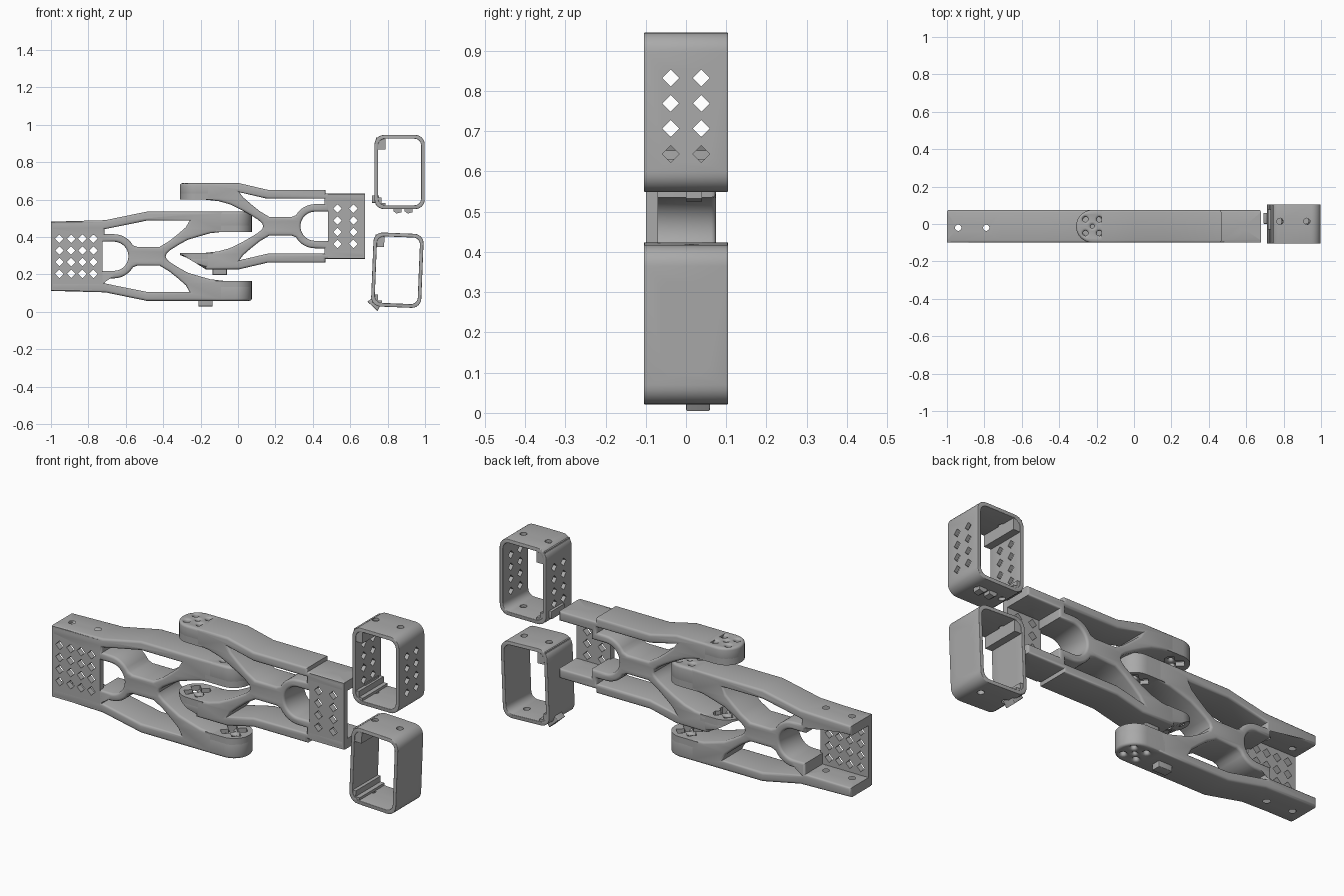
import bpy, bmesh
from math import cos, sin, pi, radians
from mathutils import Matrix, Vector

cube = bpy.data.objects.get("Cube")
if cube:
    bpy.data.objects.remove(cube)

grey = bpy.data.materials.new("plain grey plastic")
grey.use_nodes = True
grey.diffuse_color = (0.4, 0.4, 0.4, 1)
grey.node_tree.nodes["Principled BSDF"].inputs["Base Color"].default_value = (0.4, 0.4, 0.4, 1)
scene = bpy.context.scene.collection


# ---- helpers -------------------------------------------------------------
def arc(cx, cy, r, a, b, n=10):
    angles = [radians(a + (b - a) * i / n) for i in range(n + 1)]
    return [(cx + r * cos(t), cy + r * sin(t)) for t in angles]


def circle(cx, cy, r, n=16):
    return arc(cx, cy, r, 0, 360, n)[:-1]


def rect(x0, x1, y0, y1):
    return [(x0, y0), (x1, y0), (x1, y1), (x0, y1)]


def rounded(hx, hy, r):
    corners = ((1, 1, 0), (-1, 1, 90), (-1, -1, 180), (1, -1, 270))
    return [p for sx, sy, a in corners
            for p in arc(sx * (hx - r), sy * (hy - r), r, a, a + 90, 6)]


def mirrored(points):
    return [(u, -w) for u, w in reversed(points)]


def evaluated_mesh(ob):
    dg = bpy.context.evaluated_depsgraph_get()
    return bpy.data.meshes.new_from_object(ob.evaluated_get(dg))


def finish(ob):
    ob.data.materials.clear()
    ob.data.materials.append(grey)
    bpy.ops.object.select_all(action='DESELECT')
    ob.select_set(True)
    bpy.context.view_layer.objects.active = ob
    bpy.ops.object.shade_smooth_by_angle(angle=radians(35))


def slab(name, loops, thick, place, bevel=0.0):
    """Fill flat loops (the inner ones are holes), thicken, and place each vertex."""
    cu = bpy.data.curves.new(name, 'CURVE')
    cu.dimensions, cu.fill_mode = '2D', 'BOTH'
    cu.extrude, cu.bevel_depth, cu.offset = thick / 2 - bevel, bevel, -bevel
    cu.bevel_resolution = 2
    for pts in loops:
        sp = cu.splines.new('POLY')
        sp.points.add(len(pts) - 1)
        for p, (x, y) in zip(sp.points, pts):
            p.co = (x, y, 0, 1)
        sp.use_cyclic_u = True
    tmp = bpy.data.objects.new(name + " outline", cu)
    scene.objects.link(tmp)
    me = evaluated_mesh(tmp)
    bpy.data.objects.remove(tmp)
    bm = bmesh.new()
    bm.from_mesh(me)
    bmesh.ops.remove_doubles(bm, verts=bm.verts, dist=0.0001)
    for v in bm.verts:
        v.co = place(*v.co)
    bmesh.ops.recalc_face_normals(bm, faces=bm.faces)
    bm.to_mesh(me)
    bm.free()
    ob = bpy.data.objects.new(name, me)
    scene.objects.link(ob)
    finish(ob)
    return ob


def cut(ob, cutter):
    mod = ob.modifiers.new("holes", 'BOOLEAN')
    mod.operation, mod.solver, mod.object = 'DIFFERENCE', 'EXACT', cutter
    me = evaluated_mesh(ob)
    ob.modifiers.clear()
    ob.data = me
    bpy.data.objects.remove(cutter)
    finish(ob)


def diamonds(us, ws, r=0.023):
    return [[(u + r, w), (u, w + r), (u - r, w), (u, w - r)] for u in us for w in ws]


# ---- forked links --------------------------------------------------------
def link(name, hx, hz, d, end, rear, bends, tip, tip_end, inner, cols, plate_edge,
         screws, nub, wedge=False):
    yc = -0.0125

    def side(u, w, t):
        return Vector((hx + d * u, yc + t, hz + w))

    # crossed truss with two straps, open at both ends
    top = rear + bends + [(0.40, tip), (0.40, inner)]
    fork = [(0.33, inner - 0.008), (0.27, inner - 0.025), (0.21, 0.088),
            (0.16, 0.06), (0.12, 0.035), (0.098, 0.016)]
    wall = rear[0][1] - 0.05
    back = [(end, wall), (plate_edge, wall), (plate_edge, 0.078)]
    bay = arc(-0.185, 0, 0.078, 90, 0, 10)
    half = bay[::-1] + back[::-1] + top + fork
    outline = half + [(0.092, 0)] + mirrored(half)[:-1]
    window = [(-0.235, bends[0][1] - 0.048)] + [(u, w - 0.048) for u, w in bends[1:]]
    window += [(0.20, 0.155), (0.16, 0.12), (0.11, 0.08), (0.06, 0.05), (-0.06, 0.05)]
    window += arc(-0.185, 0, 0.118, 30, 90, 6) + [(-0.235, 0.118)]
    body = slab(name + " truss", [outline, window, mirrored(window)], 0.175, side, 0.012)
    cut(body, slab("screw cutter", [circle(u, 0, 0.017) for u in screws], 1,
                   lambda u, v, t: Vector((hx + d * u, v - 0.02, hz + t))))

    # perforated front plate over the motor bay
    hw = rear[0][1] - 0.002
    slab(name + " front plate",
         [rect(end, plate_edge + 0.012, -hw, hw)] + diamonds(cols, (-0.094, -0.031, 0.031, 0.094)),
         0.03, lambda u, w, t: Vector((hx + d * u, -0.085 + t, hz + w)))

    # rounded fork tips with screw holes and a cross shaped horn pocket
    c = tip_end - 0.0875
    pill = arc(c, 0, 0.0875, -90, 90, 16) + [(0.36, 0.0875), (0.36, -0.0875)]
    holes = [circle(c + a, b, 0.014, 12) for a in (-0.037, 0.037) for b in (-0.037, 0.037)]
    holes.append(circle(c, 0, 0.01, 12))
    a, b = 0.062, 0.022
    cross = [(a, -b), (a, b), (b, b), (b, a), (-b, a), (-b, b),
             (-a, b), (-a, -b), (-b, -b), (-b, -a), (b, -a), (b, -b)]
    cross = [(c + x * 0.707 - y * 0.707, x * 0.707 + y * 0.707) for x, y in cross]
    for label, s in (("upper", 1), ("lower", -1)):
        def plan(lo, hi):
            def place(u, v, t):
                w = (lo + hi) / 2 + t
                if wedge and s < 0:
                    w = min(w, max(inner + 0.012, tip - max(0, u - 0.40) * 0.62))
                return Vector((hx + d * u, yc + v, hz + s * w))
            return place
        lo = inner + 0.02
        slab(f"{name} {label} fork tip", [pill] + holes, tip - lo, plan(lo, tip), 0.012)
        slab(f"{name} {label} horn seat", [pill, cross], 0.034, plan(inner, inner + 0.034))

    # cable clip under the lower strap
    slab(name + " cable clip", [rect(nub - 0.038, nub + 0.038, -tip - 0.03, -tip + 0.015)],
         0.05, side, 0.004)


link("long link", -0.479, 0.297, 1, -0.521, [(-0.521, 0.185)],
     [(-0.23, 0.193), (-0.011, 0.238), (0.22, 0.238)], 0.238, 0.553, 0.131,
     (-0.476, -0.413, -0.353, -0.294), -0.257, (-0.461, -0.311), 0.305)
link("short link", 0.227, 0.4575, -1, -0.452, [(-0.452, 0.174), (-0.24, 0.174)],
     [(-0.24, 0.195), (0.07, 0.195), (0.22, 0.230)], 0.230, 0.537, 0.142,
     (-0.305, -0.39), -0.267, (-0.355,), 0.325, wedge=True)


# ---- motor frames --------------------------------------------------------
def frame(name, cx, cz, tilt):
    turn = Matrix.Rotation(tilt, 3, 'Y')
    base = Vector((cx, 0, cz))

    def side(y0):
        return lambda x, z, t: base + turn @ Vector((x, y0 + t, z))

    ring = slab(name + " ring", [rounded(0.134, 0.198, 0.05), rounded(0.115, 0.178, 0.036)],
                0.21, side(0), 0.003)
    cut(ring, slab("diamond cutter", diamonds((-0.038, 0.038), (-0.104, -0.041, 0.022, 0.085), 0.021),
                   1, lambda y, z, t: base + turn @ Vector((t, y, z))))
    cut(ring, slab("screw cutter", [circle(-0.083, 0.014, 0.017), circle(0.06, 0.014, 0.017)],
                   1, lambda x, y, t: base + turn @ Vector((x, y, t))))

    # inner rails along the depth, then hook and prongs outside
    slab(name + " upper rail", [rect(-0.125, -0.076, 0.12, 0.185)], 0.204, side(0))
    slab(name + " lower rail", [[(-0.125, -0.18), (-0.076, -0.18), (-0.076, -0.165),
                                 (-0.098, -0.165), (-0.098, -0.135), (-0.125, -0.135)]],
         0.204, side(0))
    return side


side = frame("upper frame", 0.864, 0.7475, 0)
slab("upper frame hook", [rect(-0.148, -0.11, -0.165, -0.125)], 0.11, side(0.025), 0.004)
for x in (-0.008, 0.052):
    slab("upper frame prong", [[(x - 0.025, -0.19), (x - 0.025, -0.21), (x - 0.008, -0.222),
                                (x + 0.018, -0.215), (x + 0.018, -0.19)]], 0.04, side(0.02))
side = frame("lower frame", 0.852, 0.2225, radians(2.3))
slab("lower frame hook", [[(-0.152, -0.175), (-0.122, -0.145), (-0.082, -0.19), (-0.098, -0.222)]],
     0.06, side(0.03), 0.004)
